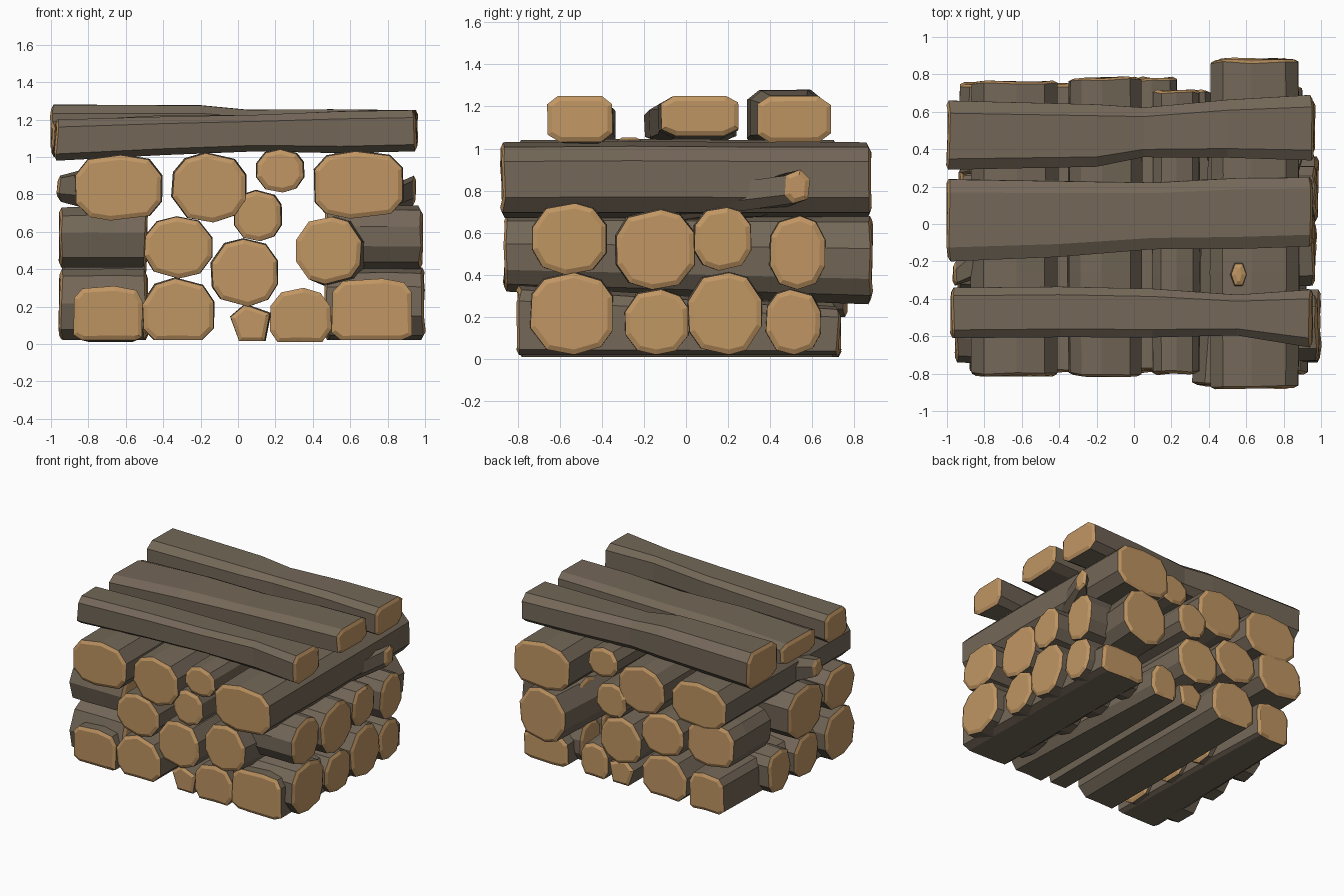
import bpy, bmesh, math, random

random.seed(4)
if "Cube" in bpy.data.objects:
    bpy.data.objects.remove(bpy.data.objects["Cube"], do_unlink=True)


def material(name, color):
    mat = bpy.data.materials.new(name)
    mat.use_nodes = True
    mat.diffuse_color = color
    bsdf = mat.node_tree.nodes["Principled BSDF"]
    bsdf.inputs["Base Color"].default_value = color
    bsdf.inputs["Roughness"].default_value = 0.9
    return mat


BARK = material("bark brown", (0.172, 0.136, 0.097, 1))
CUT = material("cut wood tan", (0.53, 0.305, 0.125, 1))


def outline(sides, roundness, flat, phase, rough):
    """Irregular hewn cross-section normalised to the unit square."""
    pts = []
    for i in range(sides):
        a = phase + math.tau * (i + random.uniform(-rough, rough)) / sides
        c, s = math.cos(a), math.sin(a)
        u = math.copysign(abs(c) ** roundness, c)
        v = math.copysign(abs(s) ** roundness, s)
        pts.append([u, max(v, -0.7) if flat else v])
    for k in (0, 1):
        low, high = min(p[k] for p in pts), max(p[k] for p in pts)
        for p in pts:
            p[k] = (p[k] - low) / (high - low)
    return pts


def loft(name, rings):
    """Skin rings of points with bark and close both ends with domed cut wood."""
    bm = bmesh.new()
    loops = [[bm.verts.new(p) for p in ring] for ring in rings]
    n = len(loops[0])
    for a, b in zip(loops, loops[1:]):
        for i in range(n):
            j = (i + 1) % n
            bm.faces.new((a[i], a[j], b[j], b[i]))
    caps = [bm.faces.new(end) for end in (loops[0], loops[-1])]
    for cap in caps:
        cap.material_index = 1
    bmesh.ops.recalc_face_normals(bm, faces=bm.faces)
    bmesh.ops.inset_individual(bm, faces=caps, thickness=0.025, depth=0.012)
    mesh = bpy.data.meshes.new(name)
    bm.to_mesh(mesh)
    bm.free()
    mesh.materials.append(BARK)
    mesh.materials.append(CUT)
    obj = bpy.data.objects.new(name, mesh)
    bpy.context.collection.objects.link(obj)


def log(name, axis, stations, sides=9, roundness=0.8, flat=False, phase=0.3,
        swell=0.006, rough=0.15):
    """Stations are (position, across min, across max, z min, z max)."""
    profile = outline(sides, roundness, flat, phase, rough)
    rings = []
    for k, (pos, u0, u1, z0, z1) in enumerate(stations):
        inner = 0 < k < len(stations) - 1
        grow = swell * random.uniform(0.2, 1) if inner else 0
        shift = random.uniform(-swell, swell) * 0.5 if inner else 0
        ring = []
        for u, v in profile:
            across = u0 - grow + (u1 - u0 + 2 * grow) * u + shift
            z = max(z0 + (z1 - z0 + grow) * v, 0)
            along = pos + (0 if inner else random.uniform(-0.008, 0.008))
            ring.append((along, across, z) if axis == "x" else (across, along, z))
        rings.append(ring)
    loft(name, rings)


def straight(name, axis, start, end, box, far=None, **style):
    """Log running from one end box to another, the same box by default."""
    far = far or box
    stations = [(start + (end - start) * t,
                 *[a + (b - a) * t for a, b in zip(box, far)])
                for t in (0, 0.35, 0.65, 1)]
    log(name, axis, stations, **style)


# Bottom layer, with hewn flat undersides: ends, front box, back box, roundness
bottom = {
    "left": (-0.78, 0.72, (-0.88, -0.51, 0.02, 0.31), (-0.83, -0.54, 0.01, 0.30), 0.5),
    "middle_left": (-0.77, 0.72, (-0.51, -0.13, 0.02, 0.35), None, 0.9),
    "middle_right": (-0.78, 0.70, (0.17, 0.50, 0.01, 0.30), (0.19, 0.42, 0.01, 0.27), 0.85),
    "right": (-0.79, 0.72, (0.50, 0.93, 0.02, 0.35), (0.52, 0.90, 0.02, 0.25), 0.5),
}
for part, (start, end, box, far, roundness) in bottom.items():
    straight("bottom_log_" + part, "y", start, end, box, far, sides=10,
             roundness=roundness, flat=True)
straight("bottom_log_split", "y", -0.76, 0.7, (-0.04, 0.17, 0.015, 0.21),
         sides=5, roundness=0.7, phase=math.pi / 2, flat=True)

# Middle and upper layers, front to back
crossing = {
    "middle_log_centre": (-0.78, 0.75, (-0.14, 0.21, 0.20, 0.56)),
    "middle_log_left": (-0.78, 0.74, (-0.50, -0.14, 0.35, 0.68)),
    "middle_log_right": (-0.85, 0.87, (0.31, 0.66, 0.32, 0.68), (0.44, 0.83, 0.26, 0.68)),
    "middle_log_short": (0.28, 0.74, (-0.93, -0.54, 0.38, 0.72)),
    "upper_log_left": (-0.80, 0.75, (-0.87, -0.41, 0.66, 1.01)),
    "upper_log_middle": (-0.80, 0.77, (-0.35, 0.04, 0.65, 1.02)),
    "upper_log_small_low": (-0.77, 0.77, (-0.02, 0.23, 0.55, 0.82)),
    "upper_log_small_high": (-0.79, 0.70, (0.10, 0.35, 0.81, 1.04)),
    "upper_log_right": (-0.865, 0.865, (0.41, 0.88, 0.67, 1.03)),
}
for part, (start, end, *boxes) in crossing.items():
    boxy = part in ("upper_log_left", "upper_log_right", "middle_log_short")
    straight(part, "y", start, end, *boxes, sides=10, roundness=0.7 if boxy else 0.88)

# Short side logs, stacked in two rows: right tip, then cross-section
right_flank = [
    (0.985, -0.74, -0.35, 0.02, 0.41), (0.96, -0.29, 0.01, 0.02, 0.33),
    (0.97, 0.01, 0.36, 0.02, 0.41), (0.95, 0.38, 0.64, 0.02, 0.33),
    (0.97, -0.73, -0.38, 0.40, 0.74), (0.95, -0.33, 0.04, 0.33, 0.71),
    (0.96, 0.04, 0.31, 0.42, 0.72), (0.95, 0.40, 0.66, 0.33, 0.68),
]
for i, (tip, *box) in enumerate(right_flank):
    straight(f"side_log_right_{i}", "x", 0.48, tip, box, sides=10, roundness=0.85)
left_flank = [
    (-0.94, -0.74, -0.37, 0.02, 0.40), (-0.92, -0.33, -0.02, 0.02, 0.34),
    (-0.92, 0.02, 0.30, 0.02, 0.34),
    (-0.94, -0.74, -0.38, 0.41, 0.73), (-0.93, -0.36, 0.06, 0.34, 0.73),
]
for i, (tip, *box) in enumerate(left_flank):
    straight(f"side_log_left_{i}", "x", tip, -0.5, box, sides=9, roundness=0.8)

# Long squared beams across the top
beam = dict(sides=8, roundness=0.5, phase=math.pi / 8, rough=0.08)
log("top_beam_front", "x", [
    (-0.965, -0.61, -0.34, 0.98, 1.20), (-0.4, -0.60, -0.34, 1.01, 1.21),
    (0.1, -0.60, -0.35, 1.03, 1.22), (0.55, -0.59, -0.38, 1.02, 1.24),
    (0.94, -0.66, -0.35, 1.03, 1.25)], **beam)
log("top_beam_middle", "x", [
    (-0.985, -0.20, 0.24, 1.03, 1.19), (-0.4, -0.17, 0.23, 1.02, 1.22),
    (0.1, -0.13, 0.22, 1.04, 1.22), (0.55, -0.13, 0.24, 1.05, 1.24),
    (0.94, -0.12, 0.25, 1.06, 1.25)], **beam)
log("top_beam_back", "x", [
    (-0.985, 0.29, 0.66, 1.0, 1.28), (-0.2, 0.31, 0.64, 1.02, 1.275),
    (0.05, 0.36, 0.62, 1.03, 1.25), (0.5, 0.36, 0.66, 1.03, 1.25),
    (0.945, 0.34, 0.69, 1.03, 1.25)], **beam)

# Branch stubs
log("branch_right", "x", [(0.72, -0.25, 0.42, 0.66, 0.80),
                          (0.94, 0.47, 0.59, 0.74, 0.90)], sides=6)
log("branch_left", "x", [(-0.95, -0.33, -0.2, 0.76, 0.90),
                         (-0.72, -0.25, 0.05, 0.70, 0.96)], sides=6)
loft("branch_top", [[(0.56 + r * math.cos(math.tau * i / 6),
                      -0.27 + 1.6 * r * math.sin(math.tau * i / 6), z) for i in range(6)]
                    for r, z in ((0.07, 0.92), (0.04, 1.04))])
